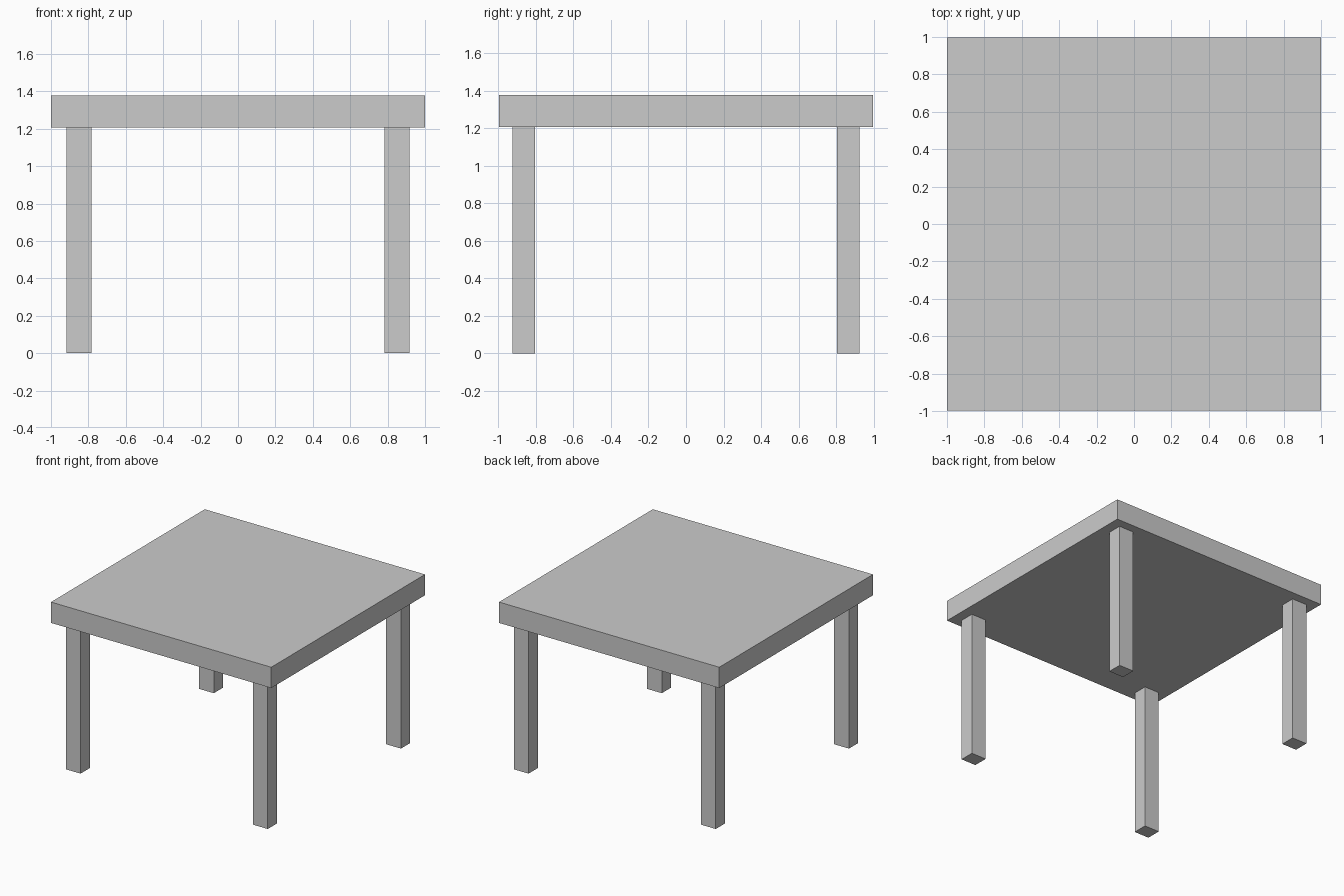
import bpy

if "Cube" in bpy.data.objects:
    bpy.data.objects.remove(bpy.data.objects["Cube"])


def box(name, x, y, z):
    """Axis-aligned box from (min, max) ranges."""
    bpy.ops.mesh.primitive_cube_add(size=1, location=[sum(r) / 2 for r in (x, y, z)])
    obj = bpy.context.object
    obj.name = name
    obj.scale = [r[1] - r[0] for r in (x, y, z)]
    bpy.ops.object.transform_apply(location=False, rotation=False, scale=True)
    return obj


LEG_HEIGHT = 1.207
TOP_HEIGHT = 1.378
LEG_X, LEG_Y = 0.85, 0.864      # leg centres
HALF_X, HALF_Y = 0.067, 0.06    # leg half widths

# Table top
box("table_top", (-1, 1), (-0.997, 0.997), (LEG_HEIGHT, TOP_HEIGHT))

# Four legs
for side, sx in (("left", -1), ("right", 1)):
    for end, sy in (("front", -1), ("back", 1)):
        cx, cy = sx * LEG_X, sy * LEG_Y
        box(f"{end}_{side}_leg",
            (cx - HALF_X, cx + HALF_X), (cy - HALF_Y, cy + HALF_Y), (0, LEG_HEIGHT))
